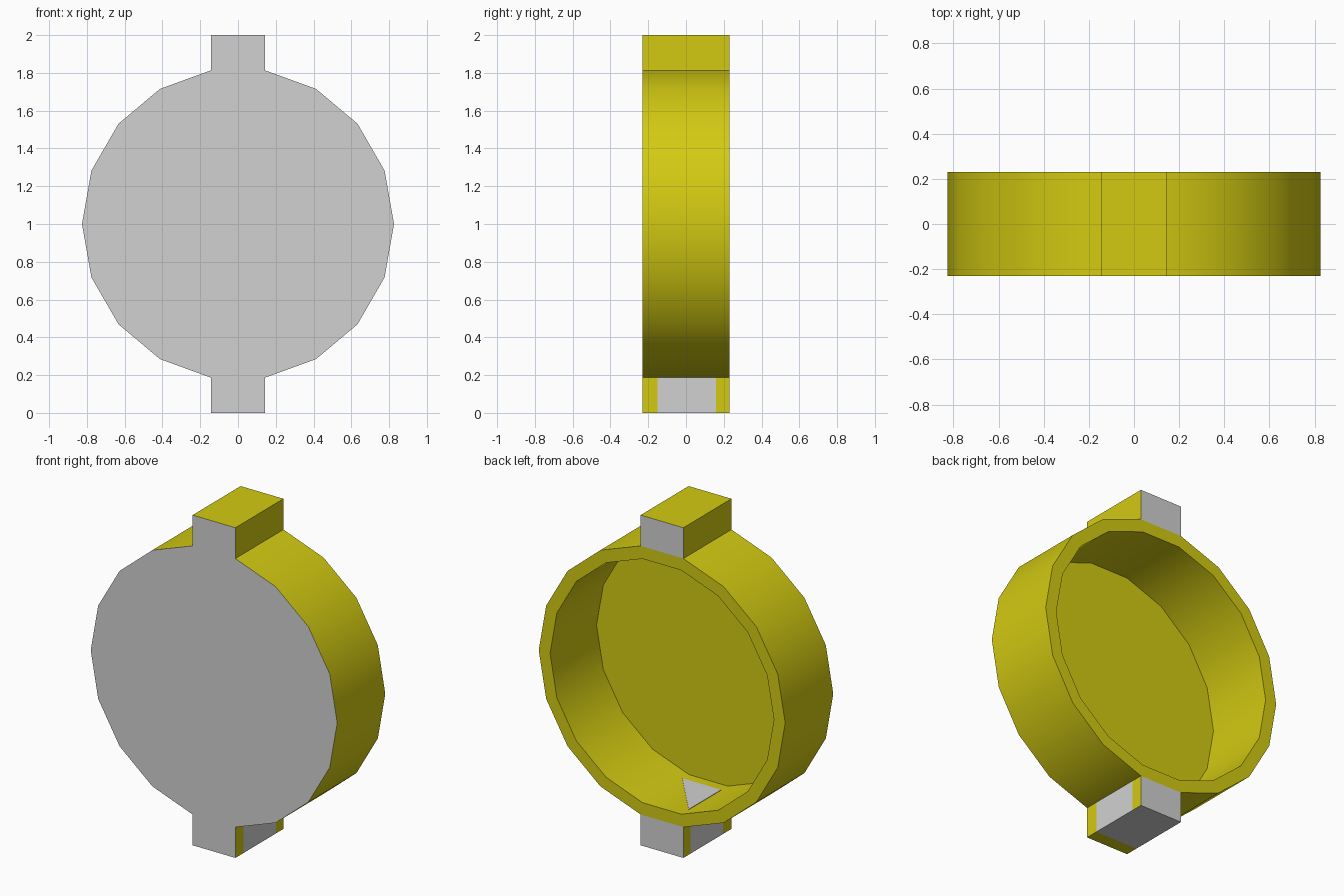
import bpy
import bmesh
import math

if "Cube" in bpy.data.objects:
    bpy.data.objects.remove(bpy.data.objects["Cube"], do_unlink=True)

SIDES = 18
R_OUT, R_IN = 0.826, 0.75
Y_FRONT, Y_FLOOR, Y_BACK = -0.23, -0.215, 0.23
STEP = 2 * math.pi / SIDES
FLAT = math.cos(STEP / 2)               # flat facet distance / radius
LUG_X = R_OUT * math.sin(STEP / 2)      # lug is as wide as one facet
LUG_Z = 1 - R_OUT * FLAT                # height of the lower lug


def make_material(name, rgb):
    mat = bpy.data.materials.new(name)
    mat.use_nodes = True
    mat.diffuse_color = (*rgb, 1)
    mat.node_tree.nodes["Principled BSDF"].inputs["Base Color"].default_value = (*rgb, 1)
    return mat


YELLOW = make_material("yellow", (0.65, 0.59, 0.006))
GREY = make_material("grey", (0.64, 0.64, 0.64))


def finish(name, bm, grey_rule):
    """Make an object; faces that meet the rule become grey."""
    bmesh.ops.recalc_face_normals(bm, faces=bm.faces)
    for f in bm.faces:
        f.material_index = 1 if grey_rule(f.normal, f.calc_center_median()) else 0
    mesh = bpy.data.meshes.new(name)
    bm.to_mesh(mesh)
    bm.free()
    mesh.materials.append(YELLOW)
    mesh.materials.append(GREY)
    obj = bpy.data.objects.new(name, mesh)
    bpy.context.collection.objects.link(obj)
    return obj


# Round housing: open cup with a thin front plate
bm = bmesh.new()
rings = []
for r, y in [(R_OUT, Y_FRONT), (R_OUT, Y_BACK), (R_IN, Y_BACK), (R_IN, Y_FLOOR)]:
    rings.append([bm.verts.new((r * math.cos(i * STEP), y, 1 + r * math.sin(i * STEP)))
                  for i in range(SIDES)])
for a, b in zip(rings, rings[1:]):
    for i in range(SIDES):
        j = (i + 1) % SIDES
        bm.faces.new((a[i], a[j], b[j], b[i]))
bm.faces.new(rings[0])
bm.faces.new(rings[-1])
housing = finish("housing", bm, lambda n, c: n.y < -0.9 and c.y < -0.22)
bpy.context.view_layer.objects.active = housing
housing.select_set(True)
bpy.ops.object.shade_smooth_by_angle(angle=math.radians(30))
housing.select_set(False)


def make_lug(name, z0, z1, cuts, grey_rule):
    """Block cut into sections along y."""
    bm = bmesh.new()
    loops = [[bm.verts.new((x, y, z)) for x, z in
              [(-LUG_X, z0), (LUG_X, z0), (LUG_X, z1), (-LUG_X, z1)]] for y in cuts]
    for a, b in zip(loops, loops[1:]):
        for i in range(4):
            j = (i + 1) % 4
            bm.faces.new((a[i], a[j], b[j], b[i]))
    bm.faces.new(loops[0])
    bm.faces.new(loops[-1])
    return finish(name, bm, grey_rule)


def end_face(n, c):
    return abs(n.y) > 0.9


def lower_grey(n, c):
    middle = -0.15 < c.y < 0.16
    underside = n.z < -0.9 and c.y > -0.15
    return end_face(n, c) or underside or (abs(n.x) > 0.9 and middle)


# Top and bottom lugs with grey ends; the lower one has a grey insert
make_lug("upper_lug", 2 - LUG_Z, 2, [Y_FRONT, Y_BACK], end_face)
make_lug("lower_lug", 0, LUG_Z, [Y_FRONT, -0.15, 0.16, Y_BACK], lower_grey)

# Thin grey patch on the inner wall above the lower lug
bm = bmesh.new()
z = 1 - R_IN * FLAT
w = R_IN * math.sin(STEP / 2)
tri = bm.faces.new([bm.verts.new((x, y, z)) for x, y in
                    [(-w, -0.15), (w, -0.15), (-w, 0.16)]])
top = bmesh.ops.extrude_face_region(bm, geom=[tri])
bmesh.ops.translate(bm, vec=(0, 0, 0.003),
                    verts=[g for g in top["geom"] if isinstance(g, bmesh.types.BMVert)])
finish("inner_patch", bm, lambda n, c: True)
